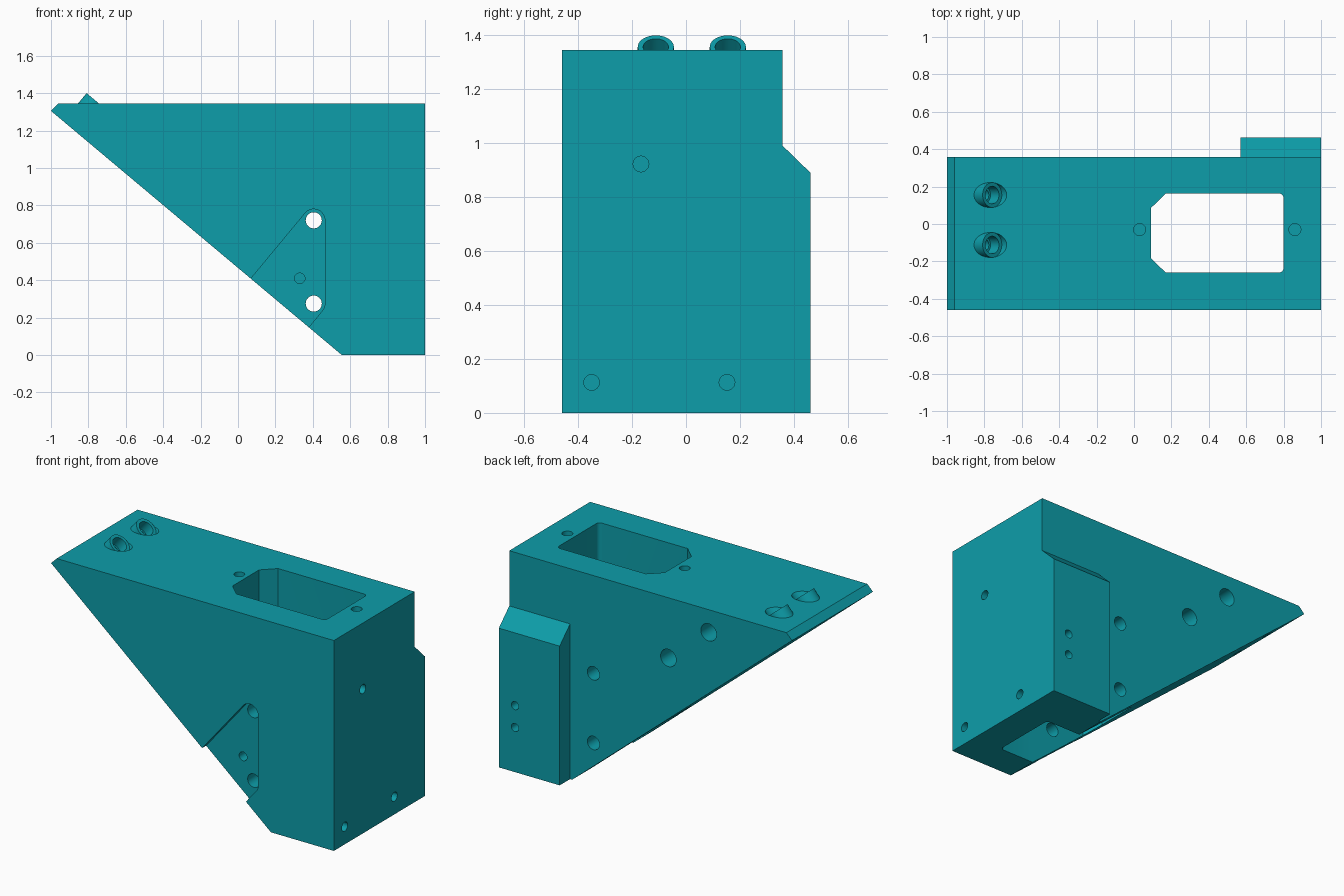
import bpy, bmesh, math
from mathutils import Vector

if "Cube" in bpy.data.objects:
    bpy.data.objects.remove(bpy.data.objects["Cube"])

teal = bpy.data.materials.new("teal")
teal.diffuse_color = (0.004, 0.34, 0.40, 1)
teal.use_nodes = True
teal.node_tree.nodes["Principled BSDF"].inputs["Base Color"].default_value = teal.diffuse_color


def prism(name, pts, to3d, direction):
    """Extrude a flat outline along a direction."""
    bm = bmesh.new()
    face = bm.faces.new([bm.verts.new(to3d(a, b)) for a, b in pts])
    ext = bmesh.ops.extrude_face_region(bm, geom=[face])
    moved = [v for v in ext["geom"] if isinstance(v, bmesh.types.BMVert)]
    bmesh.ops.translate(bm, vec=direction, verts=moved)
    bmesh.ops.recalc_face_normals(bm, faces=bm.faces)
    me = bpy.data.meshes.new(name)
    bm.to_mesh(me)
    bm.free()
    ob = bpy.data.objects.new(name, me)
    bpy.context.collection.objects.link(ob)
    me.materials.append(teal)
    return ob


def rod(name, start, end, r):
    """Cylinder between two points."""
    start, end = Vector(start), Vector(end)
    d = end - start
    bpy.ops.mesh.primitive_cylinder_add(vertices=40, radius=r, depth=d.length,
                                        location=(start + end) / 2)
    ob = bpy.context.object
    ob.name = name
    ob.rotation_euler = d.to_track_quat('Z', 'Y').to_euler()
    ob.data.materials.append(teal)
    return ob


def arc(cx, cy, r, a0, a1, n=6):
    return [(cx + r * math.cos(math.radians(a0 + (a1 - a0) * i / n)),
             cy + r * math.sin(math.radians(a0 + (a1 - a0) * i / n))) for i in range(n + 1)]


def combine(ob, op):
    """Apply a boolean to the bracket and drop the tool."""
    m = body.modifiers.new("bool", 'BOOLEAN')
    m.operation, m.solver, m.object = op, 'EXACT', ob
    bpy.context.view_layer.objects.active = body
    bpy.ops.object.modifier_apply(modifier=m.name)
    bpy.data.objects.remove(ob, do_unlink=True)


def cut(ob):
    combine(ob, 'DIFFERENCE')


TOP, FRONT, BACK = 1.345, -0.46, 0.357

# Wedge body
body = prism("wedge_bracket",
             [(-1, 1.305), (-0.96, TOP), (1, TOP), (1, 0), (0.555, 0)],
             lambda a, b: (a, FRONT, b), (0, BACK - FRONT, 0))

# Rear lug with chamfered top
combine(prism("rear_lug", [(0.3, 0), (0.462, 0), (0.462, 0.89), (BACK, 0.992), (0.3, 0.992)],
              lambda a, b: (0.57, a, b), (0.43, 0, 0)), 'UNION')

# Vertical window: chamfered on the left, rounded on the right
window = ([(0.17, 0.163), (0.09, 0.085), (0.09, -0.183), (0.17, -0.26)]
          + arc(0.775, -0.235, 0.025, -90, 0) + arc(0.775, 0.138, 0.025, 0, 90))
cut(prism("window_cutter", window, lambda a, b: (a, b, -0.2), (0, 0, 1.8)))

# Shallow front pocket with rounded corners, open on the slope
pocket = ([(-0.06, 0.26), (0.07, 0.41)] + arc(0.405, 0.72, 0.06, 140, 0, 10)
          + arc(0.405, 0.275, 0.06, 0, -40, 4) + [(0.28, 0.03)])
cut(prism("pocket_cutter", pocket, lambda a, b: (a, FRONT - 0.1, b), (0, 0.14, 0)))

# Through holes front to back, and the small pocket hole
for z in (0.275, 0.72):
    cut(rod("through_hole", (0.405, -0.6, z), (0.405, 0.6, z), 0.043))
cut(rod("pocket_hole", (0.33, -0.6, 0.41), (0.33, -0.32, 0.41), 0.028))

# Blind holes on the back face
for x, z in ((-0.125, 0.96), (-0.41, 1.2)):
    cut(rod("back_hole", (x, 0.6, z), (x, 0.1, z), 0.055))
for z in (0.285, 0.425):
    cut(rod("lug_hole", (0.886, 0.6, z), (0.886, 0.32, z), 0.026))

# Blind holes on the end face and the top
for y, z in ((-0.35, 0.113), (0.152, 0.113), (-0.167, 0.923)):
    cut(rod("end_hole", (1.1, y, z), (0.85, y, z), 0.029))
for x in (0.03, 0.86):
    cut(rod("top_hole", (x, -0.03, 1.5), (x, -0.03, 1.2), 0.032))

# Tilted screw seats, square to the slope
axis = Vector((1.305, 0, 1.555)).normalized()
for y in (-0.112, 0.155):
    seat = Vector((-0.758, y, 1.357))
    combine(rod("screw_boss", seat - axis * 0.1, seat, 0.067), 'UNION')
    cut(rod("seat_cutter", seat, seat + axis * 0.2, 0.067))
    cut(rod("bore", seat - axis * 0.07, seat + axis * 0.1, 0.047))
    cut(rod("screw_hole", seat - axis * 0.4, seat + axis * 0.1, 0.035))

bpy.ops.object.select_all(action='DESELECT')
body.select_set(True)
bpy.context.view_layer.objects.active = body
bpy.ops.object.shade_smooth_by_angle(angle=math.radians(25))
